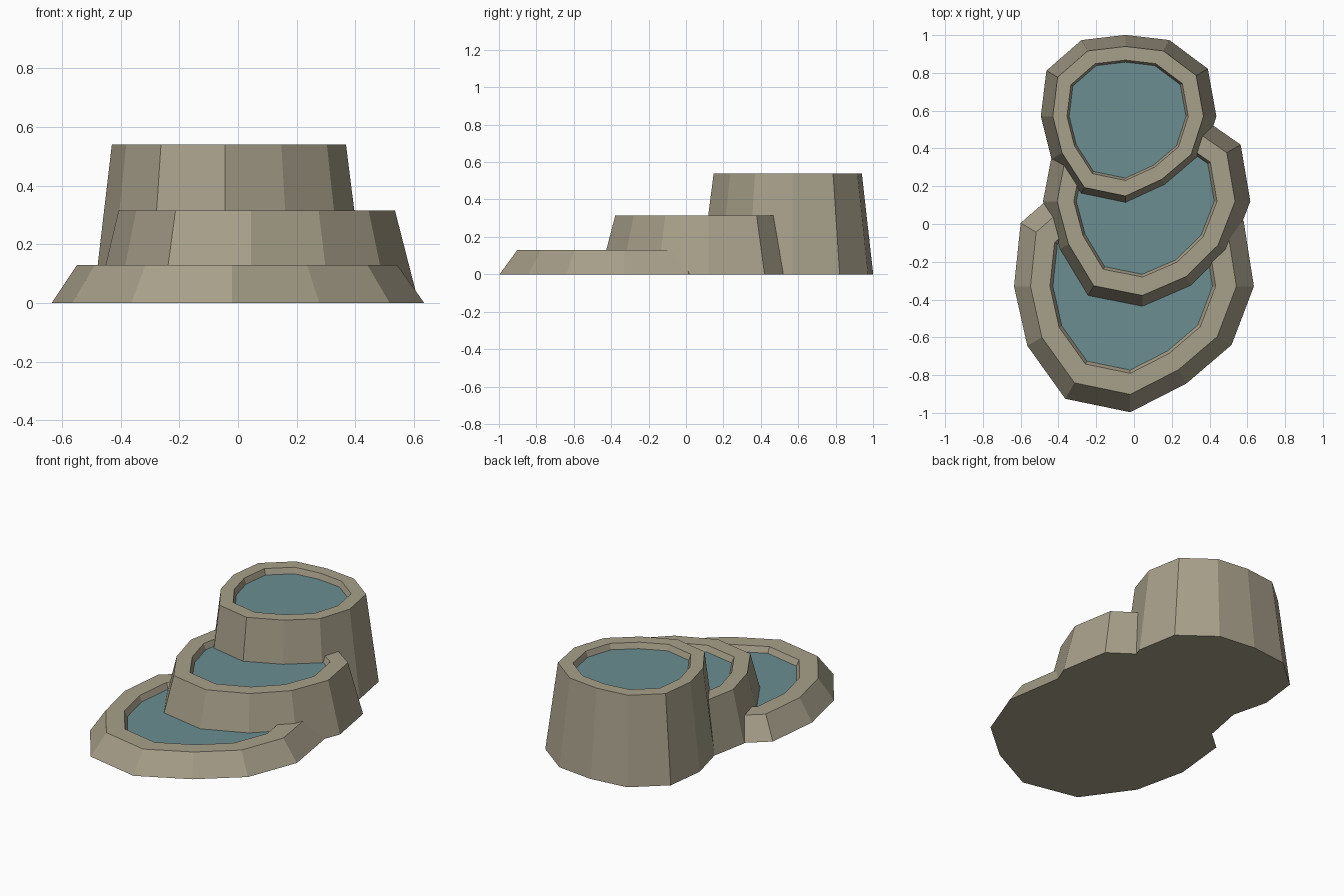
import bpy, bmesh, math

if "Cube" in bpy.data.objects:
    bpy.data.objects.remove(bpy.data.objects["Cube"])


def material(name, rgb):
    m = bpy.data.materials.new(name)
    m.diffuse_color = (*rgb, 1.0)
    m.use_nodes = True
    m.node_tree.nodes["Principled BSDF"].inputs["Base Color"].default_value = m.diffuse_color
    return m


STONE = material("tan stone", (0.39, 0.35, 0.255))
WATER = material("teal water", (0.145, 0.27, 0.285))
FLARE, HOLE, FLOOR, DEPTH = 1.165, 0.805, 0.775, 0.035


def pool(name, cx, cy, height, radii):
    """Irregular 12-sided stone tub: flared wall, flat rim, recessed water."""
    bm = bmesh.new()

    def ring(scale, z):
        return [bm.verts.new((cx + r * scale * math.cos(math.radians(30 * i)),
                              cy + r * scale * math.sin(math.radians(30 * i)), z))
                for i, r in enumerate(radii)]

    rings = [ring(FLARE, 0), ring(1, height), ring(HOLE, height),
             ring(FLOOR, height - DEPTH)]
    n = len(radii)
    for a, b in zip(rings, rings[1:]):
        for i in range(n):
            j = (i + 1) % n
            bm.faces.new((a[i], a[j], b[j], b[i]))
    bm.faces.new(list(reversed(rings[0])))        # underside
    bm.faces.new(rings[-1]).material_index = 1    # water surface
    me = bpy.data.meshes.new(name)
    bm.to_mesh(me)
    bm.free()
    me.materials.append(STONE)
    me.materials.append(WATER)
    ob = bpy.data.objects.new(name, me)
    bpy.context.collection.objects.link(ob)
    return ob


# Radii run counter-clockwise from +x in 30 degree steps
pool("lower_pool", -0.02, -0.33, 0.13,
     [.562, .595, .535, .53, .555, .575, .528, .54, .59, .572, .51, .532])
pool("middle_pool", 0.045, 0.12, 0.315,
     [.49, .515, .468, .45, .45, .47, .452, .452, .516, .498, .46, .462])
pool("upper_pool", -0.045, 0.57, 0.54,
     [.413, .432, .4, .37, .4, .415, .385, .388, .435, .422, .385, .402])
